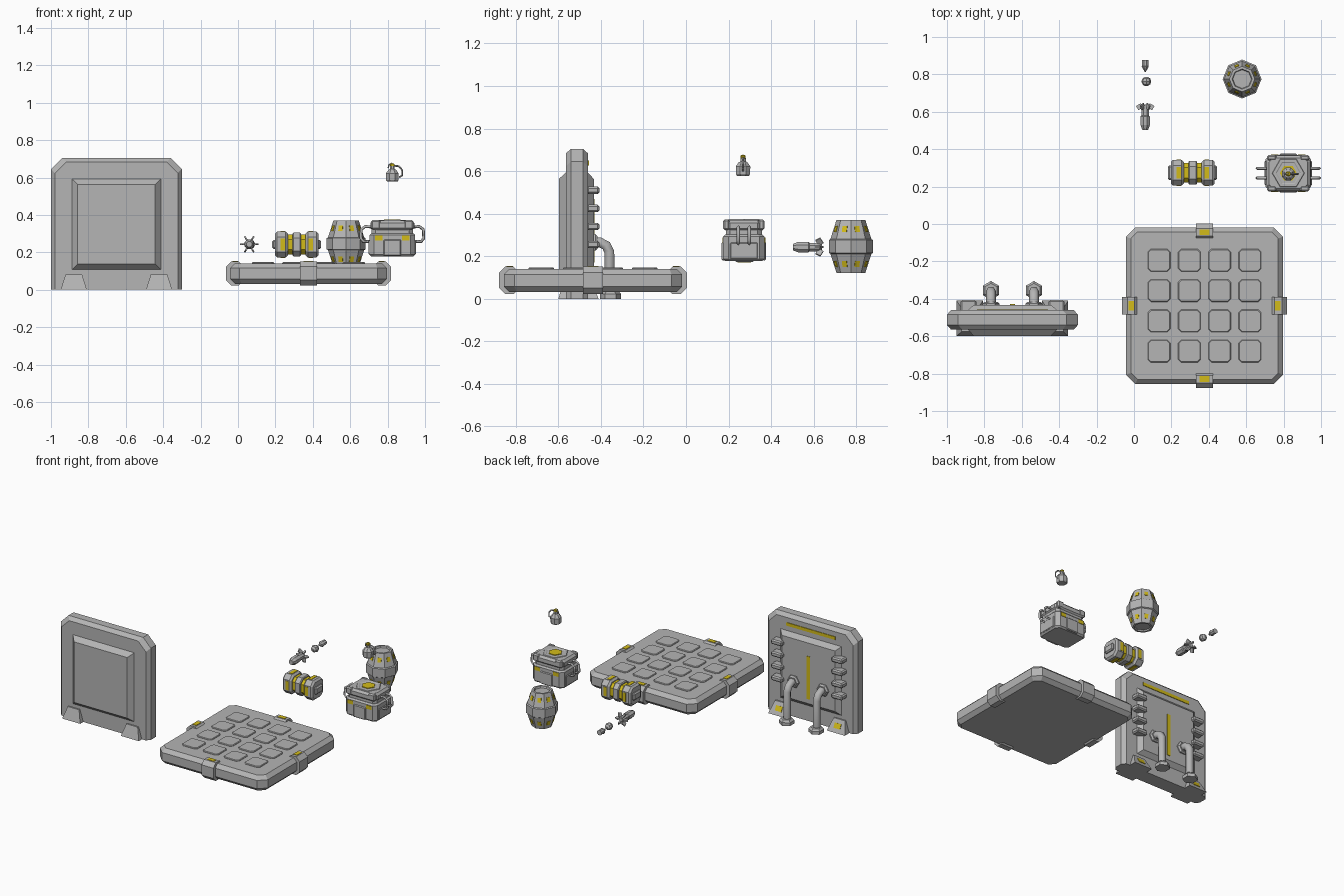
import bpy, bmesh, math
from mathutils import Matrix, Vector

if "Cube" in bpy.data.objects:
    bpy.data.objects.remove(bpy.data.objects["Cube"])


def material(name, rgb):
    m = bpy.data.materials.new(name)
    m.use_nodes = True
    m.diffuse_color = (*rgb, 1)
    b = m.node_tree.nodes["Principled BSDF"]
    b.inputs["Base Color"].default_value = (*rgb, 1)
    b.inputs["Roughness"].default_value = 0.7
    return m


GREY = material("grey metal", (0.46, 0.46, 0.46))
YELLOW = material("yellow paint", (0.65, 0.5, 0.01))


def finish(name, bm, mat):
    bmesh.ops.recalc_face_normals(bm, faces=bm.faces[:])
    me = bpy.data.meshes.new(name)
    bm.to_mesh(me)
    bm.free()
    me.materials.append(mat)
    ob = bpy.data.objects.new(name, me)
    bpy.context.collection.objects.link(ob)
    return ob


def box(name, loc, size, mat=GREY, bevel=0, plan=0, axis=2, rot=None):
    """Box; plan cuts the edges along axis, bevel then chamfers the rest."""
    bm = bmesh.new()
    bmesh.ops.create_cube(bm, size=1)
    bmesh.ops.scale(bm, vec=size, verts=bm.verts[:])
    if plan:
        along = [e for e in bm.edges
                 if abs((e.verts[0].co - e.verts[1].co).normalized()[axis]) > 0.9]
        bmesh.ops.bevel(bm, geom=along, offset=plan, segments=1, affect='EDGES')
    if bevel:
        ends = [e for e in bm.edges if not plan
                or abs((e.verts[0].co - e.verts[1].co).normalized()[axis]) < 0.1]
        bmesh.ops.bevel(bm, geom=ends, offset=bevel, segments=1, affect='EDGES')
    bm.transform(Matrix.Translation(loc) @ (rot.to_4x4() if rot else Matrix()))
    return finish(name, bm, mat)


def loft(name, rings, mat=GREY):
    bm = bmesh.new()
    vs = [[bm.verts.new(p) for p in r] for r in rings]
    n = len(vs[0])
    for a, b in zip(vs, vs[1:]):
        for i in range(n):
            j = (i + 1) % n
            bm.faces.new((a[i], a[j], b[j], b[i]))
    bm.faces.new(vs[0])
    bm.faces.new(vs[-1])
    return finish(name, bm, mat)


def lathe(name, centre, profile, n=8, axis='Z', phase=0, mat=GREY):
    rings = []
    for r, t in profile:
        ring = []
        for i in range(n):
            a = phase + math.tau * i / n
            u, v = r * math.cos(a), r * math.sin(a)
            p = Vector((u, v, t)) if axis == 'Z' else Vector((u, t, v))
            ring.append(Vector(centre) + p)
        rings.append(ring)
    return loft(name, rings, mat)


def rect(x, z, hx, hz, y):
    return [(x - hx, y, z - hz), (x + hx, y, z - hz), (x + hx, y, z + hz), (x - hx, y, z + hz)]


def tube(name, pts, radius, res=1):
    cu = bpy.data.curves.new(name, 'CURVE')
    cu.dimensions = '3D'
    cu.bevel_depth, cu.bevel_resolution, cu.use_fill_caps = radius, res, True
    sp = cu.splines.new('POLY')
    sp.points.add(len(pts) - 1)
    for p, c in zip(sp.points, pts):
        p.co = (*c, 1)
    cu.materials.append(GREY)
    ob = bpy.data.objects.new(name, cu)
    bpy.context.collection.objects.link(ob)


def rx(deg):
    return Matrix.Rotation(math.radians(deg), 3, 'X')


# Wall: slab with cut top corners, raised panel on both faces
WX = -0.65


def wall_ring(y, k):
    h, top, c = 0.35 - k, 0.705 - k, 0.06
    return [(WX - h, y, 0), (WX + h, y, 0), (WX + h, y, top - c),
            (WX + h - c, y, top), (WX - h + c, y, top), (WX - h, y, top - c)]


loft("wall_slab", [wall_ring(-0.565, 0.022), wall_ring(-0.54, 0),
                   wall_ring(-0.485, 0), wall_ring(-0.46, 0.022)])
loft("wall_front_panel", [rect(WX, 0.35, 0.243, 0.247, -0.56), rect(WX, 0.35, 0.207, 0.213, -0.598)])
loft("wall_back_panel", [rect(WX, 0.35, 0.243, 0.247, -0.465), rect(WX, 0.35, 0.207, 0.213, -0.433)])
box("wall_top_stripe", (WX, -0.459, 0.638), (0.38, 0.006, 0.022), YELLOW)
box("wall_centre_stripe", (WX, -0.432, 0.32), (0.026, 0.006, 0.3), YELLOW)

for s in (-1, 1):
    # Wall feet with painted back slope
    x = WX + s * 0.228
    loft("wall_foot", [[(x - h, f, z), (x + h, f, z), (x + h, b, z), (x - h, b, z)]
                       for h, f, b, z in ((0.07, -0.6, -0.41, 0), (0.044, -0.575, -0.45, 0.082))])
    box("foot_mark", (x, -0.43, 0.042), (0.05, 0.006, 0.035), YELLOW, rot=rx(26))
    # Vent ribs
    for i in range(4):
        box("wall_rib", (WX + s * 0.235, -0.437, 0.51 - 0.085 * i), (0.085, 0.06, 0.034), bevel=0.008)
    # Bent pipes with hexagonal flanges
    x = WX + s * 0.115
    tube("wall_pipe", [(x, -0.45, 0.265), (x, -0.405, 0.265), (x, -0.375, 0.25),
                       (x, -0.36, 0.22), (x, -0.36, 0.01)], 0.027)
    lathe("pipe_flange", (x, -0.355, 0), [(0.05, 0), (0.05, 0.022), (0.038, 0.036)], 6, phase=math.pi / 6)
    lathe("pipe_collar", (x, -0.44, 0.265), [(0.045, 0), (0.045, 0.014), (0.035, 0.024)], 6, 'Y')

# Floor platform with tiles and edge clamps
PX, PY = 0.377, -0.437
box("platform_slab", (PX, PY, 0.086), (0.838, 0.838, 0.108), bevel=0.025, plan=0.05)
for i in range(4):
    for j in range(4):
        box("floor_tile", (PX + (i - 1.5) * 0.162, PY + (j - 1.5) * 0.162, 0.14),
            (0.12, 0.12, 0.014), bevel=0.004, plan=0.016)
for k in range(4):
    turn = Matrix.Rotation(k * math.pi / 2, 3, 'Z')
    c = Vector((PX, PY, 0))
    box("platform_clamp", c + turn @ Vector((0.393, 0, 0.087)), (0.096, 0.092, 0.128),
        plan=0.028, axis=1, rot=turn)
    box("clamp_mark", c + turn @ Vector((0.392, 0, 0.151)), (0.03, 0.052, 0.006), YELLOW, rot=turn)

# Barrel
BC = Vector((0.578, 0.775, 0.246))
lathe("barrel_body", BC, [(0.05, -0.115), (0.054, -0.124), (0.068, -0.124), (0.096, -0.036),
                          (0.096, 0.036), (0.068, 0.124), (0.054, 0.124), (0.05, 0.112)])
lathe("barrel_band", BC, [(0.09, -0.038), (0.104, -0.03), (0.104, 0.03), (0.09, 0.038)])
for k in range(8):
    for s in (-1, 1):
        turn = (Matrix.Rotation((k + 0.5) * math.pi / 4, 3, 'Z')
                @ Matrix.Rotation(-s * math.radians(16.5), 3, 'Y'))
        out = Matrix.Rotation((k + 0.5) * math.pi / 4, 3, 'Z') @ Vector((0.0755, 0, s * 0.082))
        box("barrel_mark", BC + out, (0.006, 0.024, 0.03), YELLOW, rot=turn)

# Supply crate
CX, CY = 0.825, 0.272
box("crate_body", (CX, CY, 0.24), (0.245, 0.195, 0.124), bevel=0.01, plan=0.025)
box("crate_neck", (CX, CY, 0.305), (0.22, 0.17, 0.05), plan=0.02)
box("crate_lid", (CX, CY, 0.343), (0.235, 0.19, 0.054), bevel=0.014, plan=0.03)
for s in (-1, 1):
    box("crate_plate", (CX, CY + s * 0.096, 0.224), (0.094, 0.016, 0.088), bevel=0.005)
    box("crate_end_plate", (CX + s * 0.121, CY, 0.226), (0.012, 0.13, 0.075), bevel=0.004)
    for t in (-1, 1):
        box("crate_mark", (CX + t * 0.072, CY + s * 0.0975, 0.276), (0.04, 0.006, 0.026), YELLOW)
        box("lid_corner", (CX + s * 0.088, CY + t * 0.082, 0.348), (0.05, 0.03, 0.05), bevel=0.008)
        y = CY + t * 0.026
        tube("crate_handle", [(CX + s * d, y, z) for d, z in
                              ((0.1, 0.335), (0.145, 0.338), (0.166, 0.322), (0.168, 0.275),
                               (0.155, 0.258), (0.11, 0.258))], 0.008, 0)
lathe("crate_hatch", (CX, CY, 0.362), [(0.092, 0), (0.084, 0.012), (0.068, 0.012), (0.062, 0.009)], 6)
lathe("hatch_mark", (CX, CY, 0.37), [(0.045, 0), (0.045, 0.006)], 6, mat=YELLOW)

# Power cell
EX, EY, EZ = 0.314, 0.274, 0.242
box("cell_core", (EX, EY, EZ), (0.2, 0.105, 0.105), YELLOW, plan=0.025, axis=0)
box("cell_middle", (EX, EY, EZ), (0.044, 0.128, 0.128), bevel=0.005, plan=0.03, axis=0)
for s in (-1, 1):
    box("cell_end", (EX + s * 0.082, EY, EZ), (0.07, 0.138, 0.138), bevel=0.012, plan=0.03, axis=0)
    box("cell_knob", (EX + s * 0.118, EY, EZ), (0.026, 0.08, 0.05), bevel=0.008)
    for t in (-1, 1):
        box("cell_mark", (EX + s * 0.075, EY, EZ + t * 0.0685), (0.024, 0.062, 0.006), YELLOW)
        box("cell_side_mark", (EX + s * 0.075, EY + t * 0.0685, EZ), (0.024, 0.006, 0.062), YELLOW)

# Finned dart, ball and pointed tip in a row
DX, DZ = 0.06, 0.243
lathe("dart_body", (DX, 0, DZ), [(0.016, 0.502), (0.027, 0.528), (0.027, 0.575), (0.022, 0.58),
                                 (0.022, 0.625), (0.014, 0.64)], 8, 'Y', math.pi / 8)
for k in range(6):
    a = k * math.pi / 3
    turn = Matrix.Rotation(a, 3, 'Y') @ Matrix.Rotation(math.radians(-30), 3, 'Z')
    out = Matrix.Rotation(a, 3, 'Y') @ Vector((0.03, 0, 0))
    box("dart_fin", Vector((DX, 0.627, DZ)) + out, (0.03, 0.026, 0.009), rot=turn)
lathe("small_ball", (DX + 0.006, 0.762, DZ),
      [(0.026 * math.sin(math.pi * a), -0.026 * math.cos(math.pi * a))
       for a in (0.08, 0.29, 0.5, 0.71, 0.92)], 8, 'Y')
lathe("dart_tip", (DX, 0, DZ), [(0.002, 0.812), (0.021, 0.842), (0.018, 0.845), (0.018, 0.878)], 8, 'Y',
      math.pi / 8)

# Hand charge with lever and pin
lathe("charge_body", (CX, CY - 0.004, 0), [(0.03, 0.578), (0.036, 0.586), (0.037, 0.622), (0.022, 0.642),
                                           (0.014, 0.645), (0.014, 0.662)], 8, phase=math.pi / 8)
box("charge_cap", (CX, CY - 0.004, 0.667), (0.024, 0.024, 0.018), YELLOW, bevel=0.004)
tube("charge_lever", [(CX, CY - 0.004, 0.665), (CX + 0.035, CY - 0.004, 0.66),
                      (CX + 0.053, CY - 0.004, 0.64), (CX + 0.052, CY - 0.004, 0.61),
                      (CX + 0.036, CY - 0.004, 0.602)], 0.005, 0)
tube("charge_pin", [(CX - 0.022, CY - 0.004, 0.65), (CX - 0.018, CY - 0.004, 0.668),
                    (CX, CY - 0.004, 0.676)], 0.004, 0)
